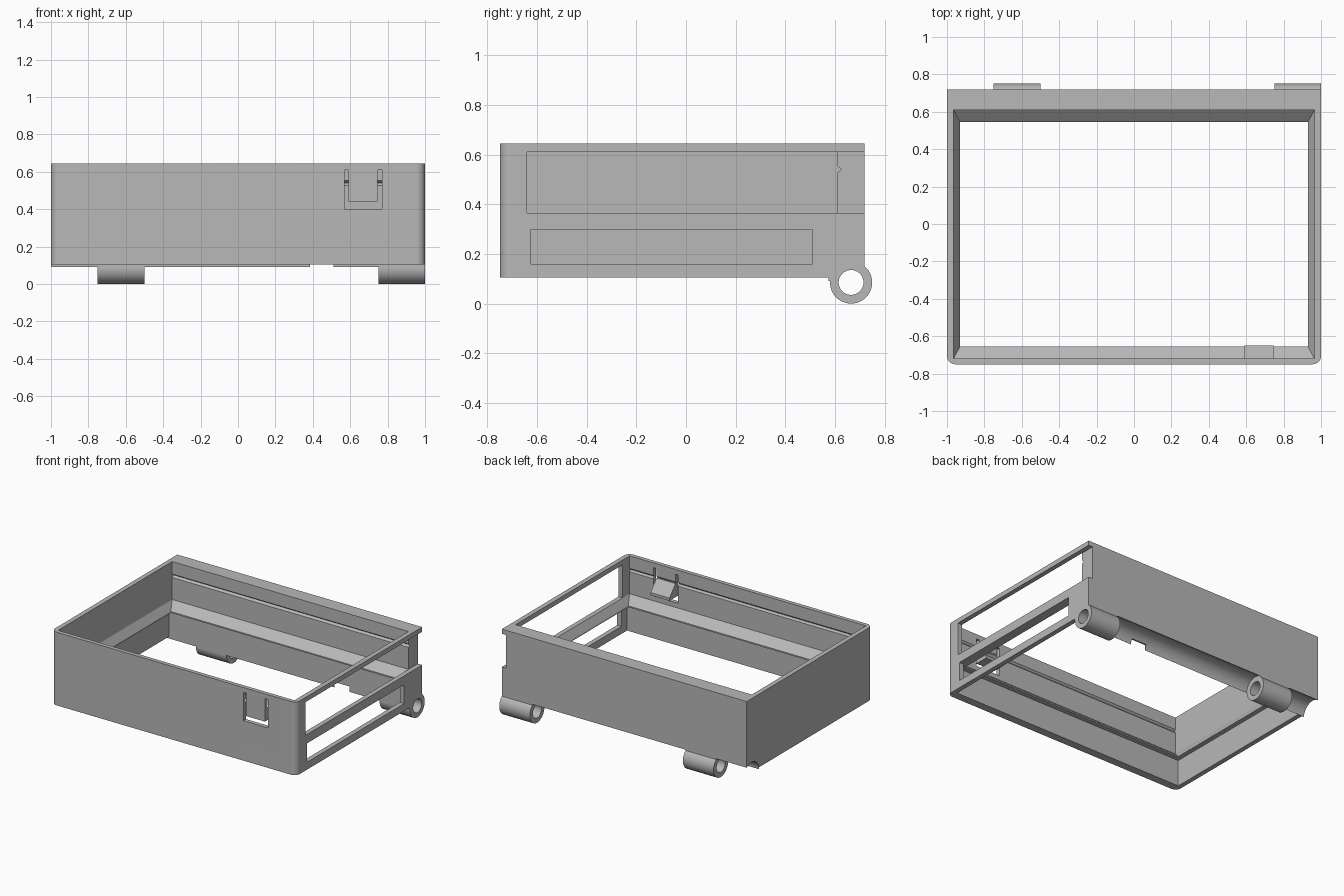
import bpy, bmesh, math

old = bpy.data.objects.get("Cube")
if old:
    bpy.data.objects.remove(old, do_unlink=True)

grey = bpy.data.materials.new("plain grey")
grey.use_nodes = True
colour = (0.48, 0.48, 0.48, 1)
grey.diffuse_color = colour
grey.node_tree.nodes["Principled BSDF"].inputs["Base Color"].default_value = colour


def loft(name, rings):
    """Solid skinned through rings that share a point count."""
    bm = bmesh.new()
    loops = [[bm.verts.new(p) for p in ring] for ring in rings]
    for a, b in zip(loops, loops[1:]):
        for i in range(len(a)):
            j = (i + 1) % len(a)
            bm.faces.new((a[i], a[j], b[j], b[i]))
    bm.faces.new(loops[0][::-1])
    bm.faces.new(loops[-1])
    bmesh.ops.recalc_face_normals(bm, faces=bm.faces)
    mesh = bpy.data.meshes.new(name)
    bm.to_mesh(mesh)
    bm.free()
    ob = bpy.data.objects.new(name, mesh)
    bpy.context.collection.objects.link(ob)
    mesh.materials.append(grey)
    return ob


def prism_x(name, pts, x0, x1):
    """Extrude a (y, z) profile along x."""
    return loft(name, [[(x, y, z) for y, z in pts] for x in (x0, x1)])


def box(name, x0, x1, y0, y1, z0, z1):
    return prism_x(name, [(y0, z0), (y1, z0), (y1, z1), (y0, z1)], x0, x1)


def rod(name, radius, x0, x1, n=64):
    """Cylinder on the hinge axis."""
    turn = [2 * math.pi * i / n for i in range(n)]
    pts = [(AXIS_Y + radius * math.cos(t), AXIS_Z + radius * math.sin(t)) for t in turn]
    return prism_x(name, pts, x0, x1)


def combine(target, tool, operation="DIFFERENCE"):
    mod = target.modifiers.new("combine", "BOOLEAN")
    mod.operation, mod.object, mod.solver = operation, tool, "EXACT"
    bpy.context.view_layer.objects.active = target
    bpy.ops.object.modifier_apply(modifier=mod.name)
    bpy.data.objects.remove(tool, do_unlink=True)


FRONT, BACK, TOP, LIP = -0.75, 0.72, 0.645, 0.09
AXIS_Y, AXIS_Z = 0.665, 0.085
INNER = 0.965

# Outer shell with rounded front corners
R = 0.045
outline = [(1, BACK), (-1, BACK)]
for cx, start in ((-1 + R, math.pi), (1 - R, 1.5 * math.pi)):
    for i in range(9):
        a = start + i * math.pi / 16
        outline.append((cx + R * math.cos(a), FRONT + R + R * math.sin(a)))
frame = loft("frame", [[(x, y, z) for x, y in outline] for z in (LIP, TOP)])

# Hollow: lower walls, overhanging ledge with sloped top, upper walls
sections = [
    (0.0, INNER, -0.69, 0.575), (0.30, INNER, -0.69, 0.575),
    (0.30, 0.93, -0.655, 0.545), (0.31, 0.93, -0.655, 0.545),
    (0.365, INNER, -0.72, 0.61), (0.8, INNER, -0.72, 0.61),
]
combine(frame, loft("hollow", [
    [(-x, y0, z), (x, y0, z), (x, y1, z), (-x, y1, z)] for z, x, y0, y1 in sections]))

# Bottom edge is higher everywhere but the back lip
combine(frame, box("bottom_trim", -2, 2, -1, 0.575, 0, 0.105))

# Scooped clearance under the back wall, and a small notch in the lip
for x0, x1 in ((-1.1, -0.75), (-0.5, 0.75)):
    combine(frame, rod("scoop", 0.09, x0, x1))
combine(frame, box("lip_notch", 0.385, 0.51, 0.5, 0.66, 0, 0.13))

# Hinge barrels and pin hole
for x0, x1 in ((-0.75, -0.5), (0.75, 1.0)):
    combine(frame, rod("barrel", 0.085, x0, x1), "UNION")
combine(frame, rod("pin_hole", 0.05, -1.2, 1.2))

# Side openings: sliding slot, open to the back, and lower window
combine(frame, box("slot", INNER, 1.1, -0.64, 0.8, 0.365, 0.61))
combine(frame, box("window", INNER - 0.01, 1.1, -0.625, 0.51, 0.16, 0.299))

# V grooves along the inside of the back and front walls
for wall, d in ((0.61, 0.016), (-0.72, -0.012)):
    pts = [(wall - d, 0.515), (wall + d, 0.54), (wall - d, 0.565)]
    combine(frame, prism_x("groove", pts, -INNER, INNER + 0.01 * (d > 0)))

# U-shaped slit that frees the latch tongue in the front wall
slit = [(0.57, 0.40), (0.77, 0.40), (0.77, 0.61), (0.745, 0.61),
        (0.745, 0.44), (0.59, 0.44), (0.59, 0.61), (0.57, 0.61)]
combine(frame, loft("slit", [[(x, y, z) for x, z in slit] for y in (-0.8, -0.70)]))

# Latch wedge on the inside of the tongue
latch = prism_x("latch_wedge", [(-0.735, 0.44), (-0.65, 0.44), (-0.65, 0.46),
                                (-0.72, 0.54), (-0.735, 0.54)], 0.59, 0.745)

# Shading
bpy.ops.object.select_all(action="DESELECT")
frame.select_set(True)
bpy.context.view_layer.objects.active = frame
bpy.ops.object.shade_smooth_by_angle(angle=math.radians(30))
